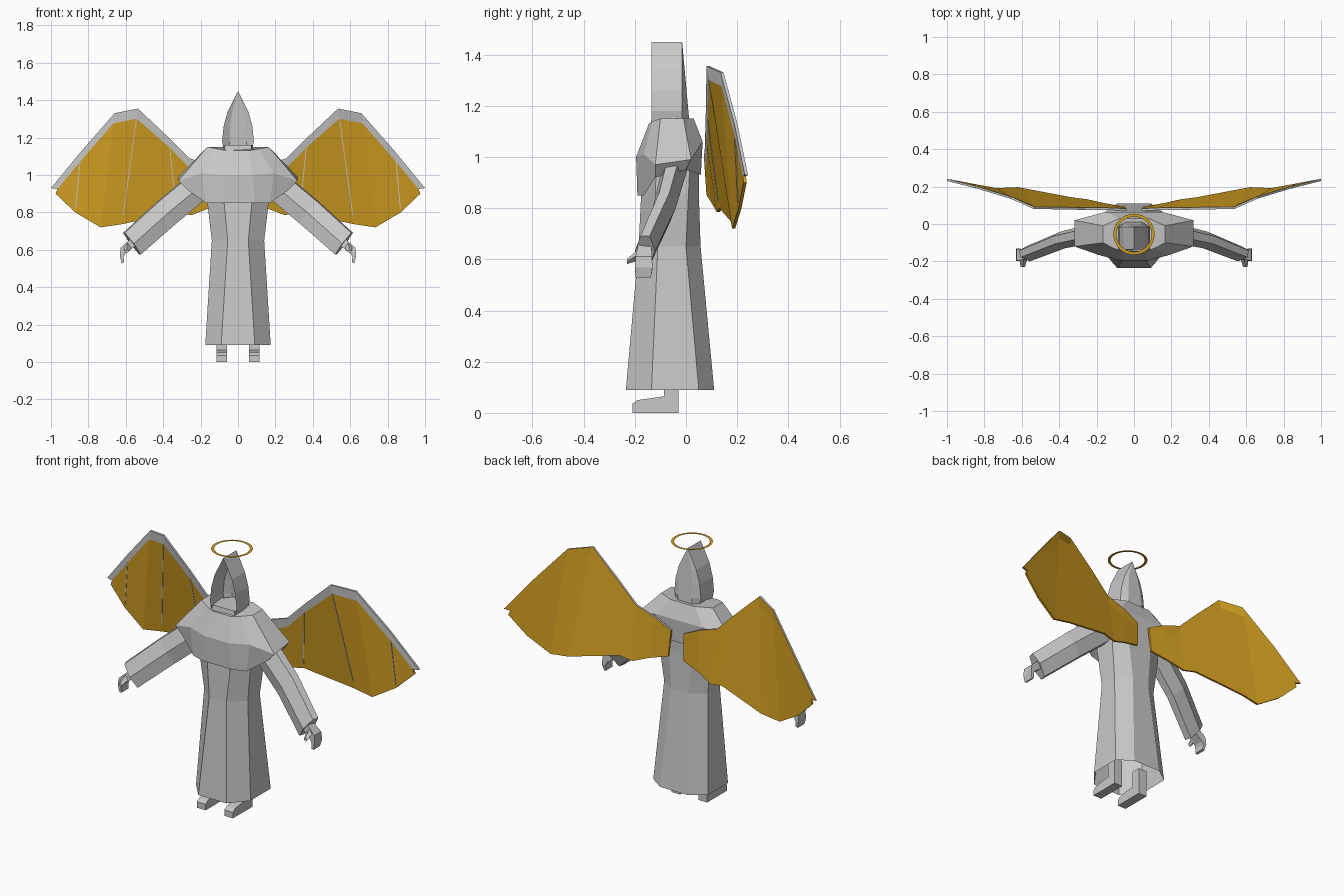
import bpy, bmesh, math
from mathutils import Vector

if "Cube" in bpy.data.objects:
    bpy.data.objects.remove(bpy.data.objects["Cube"])


def material(name, rgb):
    m = bpy.data.materials.new(name)
    m.diffuse_color = (*rgb, 1)
    m.use_nodes = True
    m.node_tree.nodes["Principled BSDF"].inputs["Base Color"].default_value = m.diffuse_color
    return m


GREY = material("stone_grey", (0.58, 0.58, 0.58))
GOLD = material("gold", (0.64, 0.34, 0.015))


def finish(name, bm, mats, fix=True):
    if fix:
        bmesh.ops.recalc_face_normals(bm, faces=bm.faces[:])
    me = bpy.data.meshes.new(name)
    bm.to_mesh(me)
    bm.free()
    for m in mats:
        me.materials.append(m)
    ob = bpy.data.objects.new(name, me)
    bpy.context.collection.objects.link(ob)
    return ob


def loft(name, rings, closed=True, start=False, end=False, mat=GREY):
    """Skin consecutive rings of points, with optional end caps."""
    bm = bmesh.new()
    vs = [[bm.verts.new(p) for p in r] for r in rings]
    n = len(rings[0])
    for a, b in zip(vs, vs[1:]):
        for i in range(n if closed else n - 1):
            j = (i + 1) % n
            bm.faces.new((a[i], a[j], b[j], b[i]))
    if start:
        bm.faces.new(vs[0][::-1])
    if end:
        bm.faces.new(vs[-1])
    return finish(name, bm, [mat])


def mirrored(half):
    """Close a half ring (front to back, +x) across x = 0."""
    return half + [(-x, y, z) for x, y, z in reversed(half)]


def tube(name, stations, section):
    """Loft a section along (centre, u vector, v vector) stations."""
    rings = [[Vector(c) + Vector(u) * a + Vector(v) * b for a, b in section]
             for c, u, v in stations]
    return loft(name, rings, start=True, end=True)


def flip(p, s):
    return (p[0] * s, p[1], p[2])


# Robe: eight-sided skirt, waist and torso, open at the hem
robe = []
for z, fx, sx, y0, y1, y2, y3 in [
        (0.09, 0.09, 0.175, -0.235, -0.135, 0.05, 0.11),
        (0.65, 0.055, 0.14, -0.185, -0.11, 0.0, 0.057),
        (0.86, 0.075, 0.165, -0.175, -0.12, 0.01, 0.05),
        (1.08, 0.075, 0.165, -0.15, -0.11, 0.02, 0.055)]:
    robe.append(mirrored([(fx, y0, z), (sx, y1, z), (sx, y2, z), (fx, y3, z)]))
loft("robe", robe, end=True)

# Shoulder cape
loft("shoulder_cape", [
    mirrored([(0.09, -0.19, 0.85), (0.17, -0.165, 0.85), (0.27, -0.12, 0.92),
              (0.295, 0.0, 0.95), (0.15, 0.058, 0.93)]),
    mirrored([(0.08, -0.195, 1.0), (0.19, -0.165, 1.01), (0.318, -0.12, 0.97),
              (0.318, 0.02, 0.99), (0.15, 0.065, 1.06)]),
    mirrored([(0.06, -0.145, 1.13), (0.11, -0.13, 1.14), (0.165, -0.1, 1.15),
              (0.165, -0.01, 1.15), (0.08, 0.03, 1.15)])], end=True)

# Hood: pointed arch, hollow towards the front
arch = [(0.075, 1.13), (0.085, 1.18), (0.077, 1.26), (0.055, 1.34), (0, 1.45)]
arch = arch + [(-x, z) for x, z in reversed(arch[:-1])]
loft("hood", [
    [(x, -0.135, z) for x, z in arch],
    [(x, -0.015, z) for x, z in arch],
    [(x * 0.55, -0.015 + (1.45 - z) * 0.09, z) for x, z in arch]],
    closed=False, end=True)
loft("hood_collar", [
    mirrored([(0.075, -0.14, 1.12), (0.085, -0.04, 1.12), (0.045, 0.015, 1.12)]),
    mirrored([(0.07, -0.133, 1.16), (0.08, -0.04, 1.16), (0.04, 0.008, 1.16)])],
    end=True)

# Halo: flat ring
halo = [[(r * math.cos(t * math.tau / 32), -0.055 + r * math.sin(t * math.tau / 32), 1.475)
         for t in range(32)] for r in (0.11, 0.094)]
loft("halo", halo, mat=GOLD)

HEX = [(1, 0.45), (0, 1), (-1, 0.45), (-1, -0.45), (0, -1), (1, -0.45)]
BOX = [(1, 1), (-1, 1), (-1, -1), (1, -1)]

for s, side in ((1, "left"), (-1, "right")):
    # Sleeve
    def st(c, u, v):
        return flip(c, s), flip(u, s), flip(v, s)
    tube("sleeve_" + side, [
        st((0.2, -0.045, 0.95), (0.045, 0, 0.06), (0.01, 0.05, 0)),
        st((0.38, -0.085, 0.80), (0.045, 0, 0.06), (0.01, 0.045, 0)),
        st((0.567, -0.16, 0.633), (0.043, 0, 0.058), (0.01, 0.04, 0))], HEX)
    # Hand with bent fingers and a thumb
    tube("hand_" + side, [
        st((0.555, -0.16, 0.645), (0.012, 0, 0.02), (0, 0.025, 0)),
        st((0.615, -0.165, 0.595), (0.012, 0, 0.016), (0, 0.032, 0)),
        st((0.622, -0.165, 0.565), (0.01, 0, 0.004), (0, 0.034, 0)),
        st((0.615, -0.167, 0.53), (0.007, 0, -0.002), (0, 0.03, 0))], BOX)
    tube("thumb_" + side, [
        st((0.59, -0.18, 0.62), (0.01, 0, 0.014), (0.012, 0, -0.01)),
        st((0.595, -0.23, 0.592), (0.006, 0, 0.005), (0.006, 0, -0.005))], BOX)

    # Foot and ankle: side profile stretched across x
    prof = [(-0.21, 0), (-0.03, 0), (-0.03, 0.16), (-0.085, 0.16),
            (-0.085, 0.065), (-0.19, 0.05), (-0.21, 0.035)]
    loft("foot_" + side, [[(s * x, y, z) for y, z in prof] for x in (0.06, 0.115)],
         start=True, end=True)

    # Wing: gold membrane, grey leading rim on its front and top edge
    top = [(0.04, 0.07, 1.0), (0.14, 0.075, 1.05), (0.26, 0.075, 1.09),
           (0.37, 0.078, 1.20), (0.535, 0.08, 1.355), (0.66, 0.135, 1.33),
           (0.84, 0.19, 1.125), (1.0, 0.23, 0.93)]
    low = [(0.05, 0.08, 0.85), (0.16, 0.1, 0.82), (0.25, 0.12, 0.785),
           (0.33, 0.13, 0.80), (0.62, 0.185, 0.737), (0.735, 0.18, 0.72),
           (0.87, 0.205, 0.80), (0.975, 0.225, 0.90)]
    rim = []
    for i, (a, b) in enumerate(zip(top, low)):
        a, b = Vector(a), Vector(b)
        d = b - a
        w = min(0.055, d.length * 0.3)
        p = a + d.normalized() * w
        if i == len(top) - 1:
            p = Vector((0.965, 0.222, 0.925))
        rim.append(p)
    bm = bmesh.new()
    off = Vector((0, 0.012, 0))
    front, back = ([[bm.verts.new(flip(Vector(p) + o, s)) for p in row]
                    for row in (top, rim, low)] for o in (Vector(), off))

    def quad(a, b, c, d, mi):
        bm.faces.new((a, b, c, d)).material_index = mi
    n = len(top)
    for i in range(n - 1):
        for r in range(2):
            f0, f1, b0, b1 = front[r], front[r + 1], back[r], back[r + 1]
            quad(f0[i], f1[i], f1[i + 1], f0[i + 1], r)
            quad(b0[i], b0[i + 1], b1[i + 1], b1[i], 1)
        quad(front[0][i], front[0][i + 1], back[0][i + 1], back[0][i], 0)
        quad(front[2][i], back[2][i], back[2][i + 1], front[2][i + 1], 1)
    for i in (0, n - 1):
        for r in range(2):
            quad(front[r][i], front[r + 1][i], back[r + 1][i], back[r][i], 1)
    finish("wing_" + side, bm, [GREY, GOLD])

    # Fine ribs laid on the front of the membrane
    for k in (3, 4, 6):
        a, b = Vector(rim[k]), Vector(low[k])
        e = a.lerp(b, 0.92)
        tube("wing_rib_%s_%d" % (side, k), [
            st(p, (0.0025, 0, 0), (0, 0.003, 0)) for p in (a, e)], BOX)
